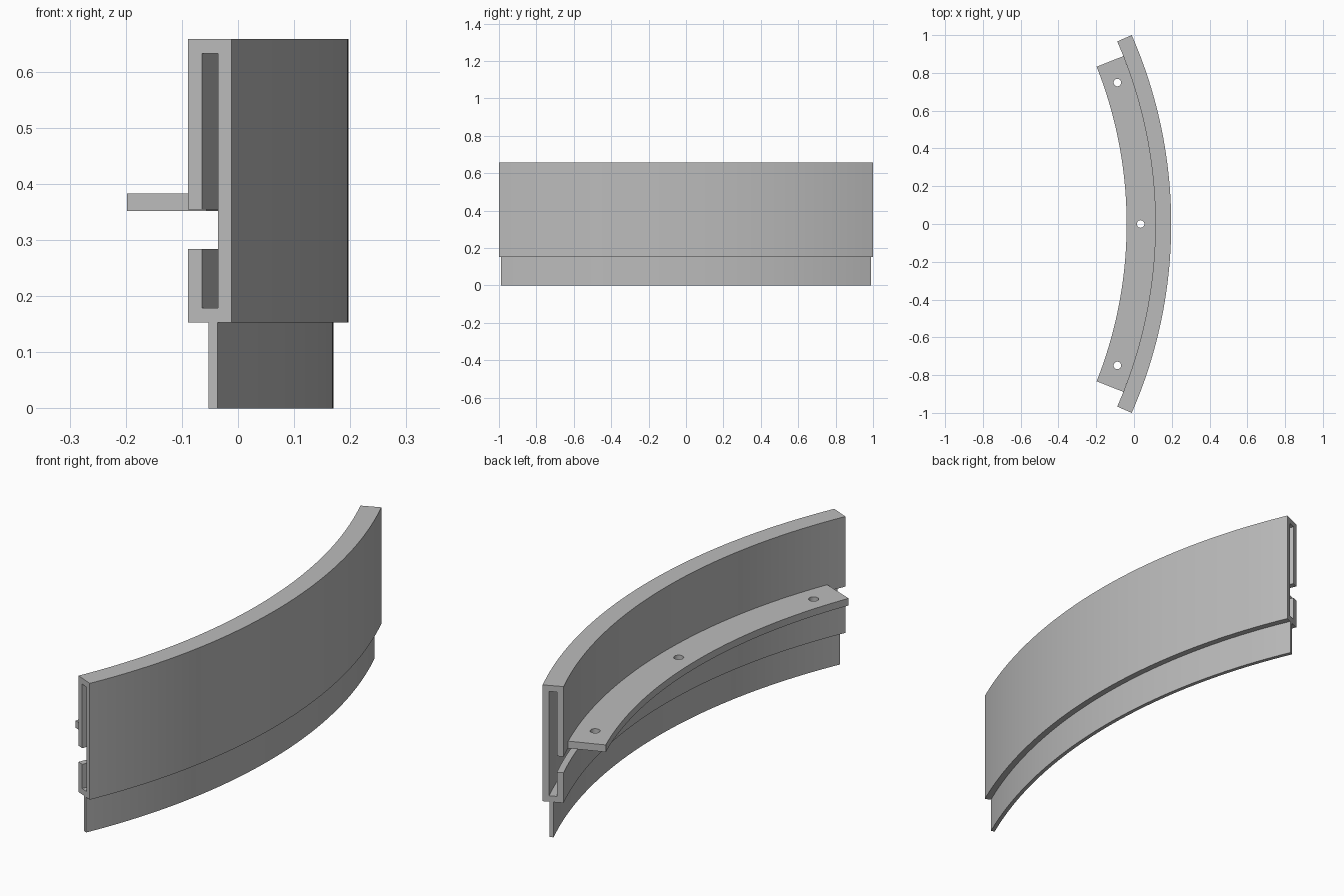
import bpy, bmesh, math

cube = bpy.data.objects.get("Cube")
if cube:
    bpy.data.objects.remove(cube, do_unlink=True)

CENTRE_X = -2.301           # axis of the curved rail
RADIUS = 2.498              # outer face of the rail
RAIL_ANGLE = math.radians(23.6)
SHELF_ANGLE = math.radians(21.6)

grey = bpy.data.materials.new("light grey")
grey.use_nodes = True
grey.diffuse_color = (0.5, 0.5, 0.5, 1)
grey.node_tree.nodes["Principled BSDF"].inputs["Base Color"].default_value = (0.5, 0.5, 0.5, 1)


def sweep(name, profile, half_angle, steps=64):
    """Sweep a closed (depth behind outer face, height) profile round the axis."""
    bm = bmesh.new()
    rings = []
    for i in range(steps + 1):
        a = half_angle * (2 * i / steps - 1)
        rings.append([bm.verts.new((CENTRE_X + (RADIUS - d) * math.cos(a),
                                    (RADIUS - d) * math.sin(a), z)) for d, z in profile])
    n = len(profile)
    for r0, r1 in zip(rings, rings[1:]):
        for j in range(n):
            k = (j + 1) % n
            bm.faces.new((r0[j], r0[k], r1[k], r1[j]))
    bm.faces.new(rings[0])
    bm.faces.new(rings[-1][::-1])
    bmesh.ops.recalc_face_normals(bm, faces=bm.faces)
    mesh = bpy.data.meshes.new(name)
    bm.to_mesh(mesh)
    bm.free()
    mesh.materials.append(grey)
    obj = bpy.data.objects.new(name, mesh)
    bpy.context.collection.objects.link(obj)
    return obj


def select(obj):
    bpy.ops.object.select_all(action='DESELECT')
    obj.select_set(True)
    bpy.context.view_layer.objects.active = obj


# Hollow rail, open along a slot on its inner side
WALL, CAVITY, DEPTH = 0.026, 0.057, 0.084
rail = sweep("channel_rail", [
    (0, 0.153), (0, 0.658), (DEPTH, 0.658), (DEPTH, 0.354), (CAVITY, 0.354),
    (CAVITY, 0.632), (WALL, 0.632), (WALL, 0.179), (CAVITY, 0.179),
    (CAVITY, 0.284), (DEPTH, 0.284), (DEPTH, 0.153)], RAIL_ANGLE)

# Thin skirt hanging under the rail
skirt = sweep("lower_skirt", [(0.027, 0), (0.027, 0.153), (0.044, 0.153), (0.044, 0)], RAIL_ANGLE)

# Mounting shelf on the inner side
shelf = sweep("mounting_shelf", [(DEPTH, 0.352), (DEPTH, 0.383), (0.236, 0.383), (0.236, 0.352)],
              SHELF_ANGLE)

# Three screw holes through the shelf
for a in (-18.7, 0, 18.7):
    a = math.radians(a)
    r = RADIUS - 0.162
    bpy.ops.mesh.primitive_cylinder_add(
        vertices=32, radius=0.02, depth=0.2,
        location=(CENTRE_X + r * math.cos(a), r * math.sin(a), 0.367))
    cutter = bpy.context.object
    cutter.name = "hole_cutter"
    cutter.hide_render = True
    cut = shelf.modifiers.new("screw_hole", 'BOOLEAN')
    cut.operation = 'DIFFERENCE'
    cut.solver = 'EXACT'
    cut.object = cutter
    select(shelf)
    bpy.ops.object.modifier_apply(modifier=cut.name)
    bpy.data.objects.remove(cutter, do_unlink=True)

for part in (rail, skirt, shelf):
    select(part)
    bpy.ops.object.shade_smooth_by_angle(angle=math.radians(30))
